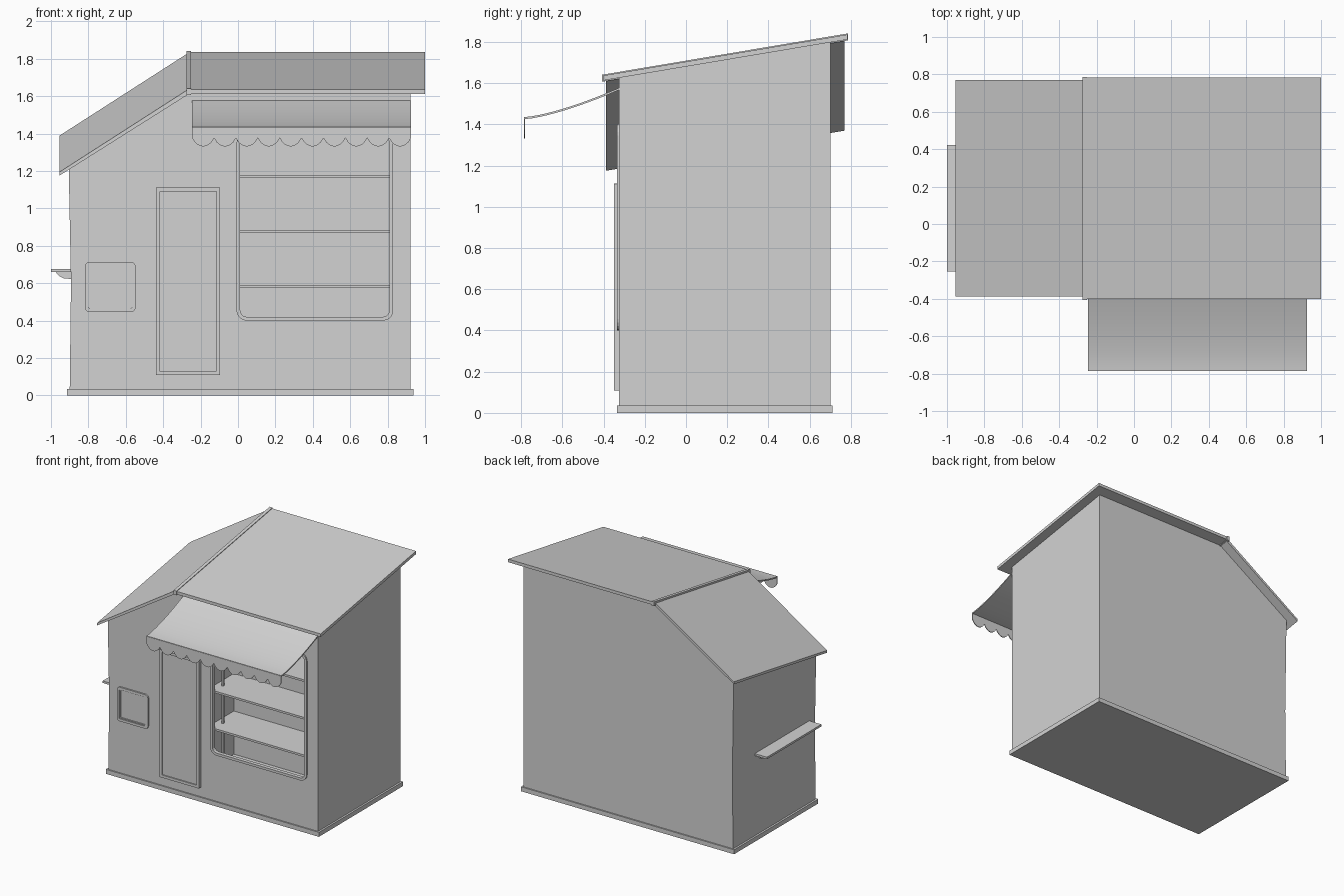
import bpy, bmesh, math

if "Cube" in bpy.data.objects:
    bpy.data.objects.remove(bpy.data.objects["Cube"])

grey = bpy.data.materials.new("plain_grey")
grey.use_nodes = True
grey.diffuse_color = (0.65, 0.65, 0.65, 1)
grey.node_tree.nodes["Principled BSDF"].inputs["Base Color"].default_value = (0.65, 0.65, 0.65, 1)

SLOPE = 0.168      # rise of the roof from front to back
FRONT = -0.325     # front wall plane
BACK = 0.70


def finish(name, bm):
    bmesh.ops.recalc_face_normals(bm, faces=bm.faces)
    mesh = bpy.data.meshes.new(name)
    bm.to_mesh(mesh)
    bm.free()
    mesh.materials.append(grey)
    ob = bpy.data.objects.new(name, mesh)
    bpy.context.collection.objects.link(ob)
    return ob


def prism(name, profile, a, b, axis="y", sloped=False):
    """Extrude an outline: (x, z) along y, or (y, z) along x."""
    bm = bmesh.new()
    loops = []
    for d in (a, b):
        loop = []
        for u, z in profile:
            x, y = (u, d) if axis == "y" else (d, u)
            rise = SLOPE * (y + 0.4) if sloped and z > 1 else 0
            loop.append(bm.verts.new((x, y, z + rise)))
        loops.append(loop)
        bm.faces.new(loop)
    n = len(profile)
    for i in range(n):
        j = (i + 1) % n
        bm.faces.new((loops[0][i], loops[0][j], loops[1][j], loops[1][i]))
    return finish(name, bm)


def box(name, x0, x1, y0, y1, z0, z1, sloped=False):
    return prism(name, [(x0, z0), (x1, z0), (x1, z1), (x0, z1)], y0, y1, sloped=sloped)


def rounded(x0, x1, z0, z1, r, steps=5):
    pts = []
    corners = [(x1 - r, z1 - r), (x0 + r, z1 - r), (x0 + r, z0 + r), (x1 - r, z0 + r)]
    for q, (cx, cz) in enumerate(corners):
        for s in range(steps + 1):
            t = math.pi / 2 * (q + s / steps)
            pts.append((cx + r * math.cos(t), cz + r * math.sin(t)))
    return pts


def frame(name, x0, x1, z0, z1, r, w, y0, y1):
    outer = rounded(x0, x1, z0, z1, r)
    inner = rounded(x0 + w, x1 - w, z0 + w, z1 - w, max(r - w, 0.002))
    bm = bmesh.new()
    loops = [[bm.verts.new((x, y, z)) for x, z in pts]
             for pts, y in ((outer, y0), (outer, y1), (inner, y1), (inner, y0))]
    n = len(outer)
    for k in range(4):
        p, q = loops[k], loops[(k + 1) % 4]
        for i in range(n):
            j = (i + 1) % n
            bm.faces.new((p[i], p[j], q[j], q[i]))
    return finish(name, bm)


def cut(target, cutter):
    cutter.hide_render = True
    mod = target.modifiers.new("cut", "BOOLEAN")
    mod.operation = "DIFFERENCE"
    mod.solver = "EXACT"
    mod.object = cutter
    bpy.context.view_layer.objects.active = target
    bpy.ops.object.modifier_apply(modifier=mod.name)
    bpy.data.objects.remove(cutter)


# Walls, with a hollow display space behind the big window
walls = prism("walls", [(-0.9, 0.01), (0.923, 0.01), (0.923, 1.615), (-0.265, 1.615),
                        (-0.905, 1.208), (-0.893, 0.6)], FRONT, BACK, sloped=True)
cut(walls, box("display_cutter", -0.05, 0.87, FRONT + 0.02, 0.02, 0.25, 1.45))
cut(walls, prism("window_cutter", rounded(0.0, 0.822, 0.406, 1.396, 0.05), -0.4, -0.25))
box("base_plinth", -0.915, 0.938, -0.335, 0.71, 0, 0.035)

# Roof slabs and the cap where they meet
box("main_roof", -0.265, 1.0, -0.402, 0.783, 1.613, 1.637, sloped=True)
prism("side_roof", [(-0.955, 1.173), (-0.265, 1.608), (-0.265, 1.635), (-0.955, 1.192)],
      -0.388, 0.77, sloped=True)
box("ridge_cap", -0.275, -0.25, -0.407, 0.787, 1.608, 1.642, sloped=True)

# Display window
frame("window_frame", -0.008, 0.83, 0.4, 1.402, 0.055, 0.02, FRONT - 0.01, FRONT + 0.02)
for i, z in enumerate((0.573, 0.868, 1.163)):
    box(f"display_shelf_{i + 1}", -0.05, 0.87, FRONT + 0.025, 0.02, z, z + 0.016)
for side, x in (("right", -0.002), ("left", 0.812)):
    box(f"{side}_display_post", x, x + 0.012, -0.2, -0.185, 0.25, 1.45)

# Door
frame("door_frame", -0.438, -0.095, 0.108, 1.112, 0.003, 0.021, FRONT - 0.024, FRONT + 0.01)
box("door_panel", -0.42, -0.113, FRONT - 0.015, FRONT + 0.01, 0.126, 1.094)

# Small hatch
frame("hatch_frame", -0.818, -0.548, 0.446, 0.714, 0.025, 0.02, FRONT - 0.012, FRONT + 0.01)
frame("hatch_inner_frame", -0.798, -0.568, 0.466, 0.697, 0.006, 0.008, FRONT - 0.007, FRONT + 0.01)

# Side counter and its brackets
box("side_counter", -1.0, -0.89, -0.253, 0.423, 0.66, 0.676)
for i, y in enumerate((-0.2, 0.34)):
    prism(f"counter_bracket_{i + 1}",
          [(-0.89, 0.66), (-0.975, 0.66), (-0.955, 0.637), (-0.93, 0.625), (-0.89, 0.623)],
          y, y + 0.03)

# Curved awning with a scalloped valance
top = []
for i in range(13):
    t = i / 12
    top.append((-0.785 + 0.46 * t, 1.435 + 0.142 * t ** 1.4))
awning = prism("awning", top + [(y, z - 0.01) for y, z in reversed(top)], -0.245, 0.925, axis="x")

edge = [(0.925, 1.432), (-0.245, 1.432)]
count, steps = 10, 8
width = 1.17 / count
for k in range(count):
    for s in range(steps + (k == count - 1)):
        t = s / steps
        edge.append((-0.245 + width * (k + t), 1.376 - 0.045 * math.sin(math.pi * t) ** 0.7))
prism("awning_valance", edge, -0.787, -0.781)

# Smooth only the gently curved awning
bpy.ops.object.select_all(action="DESELECT")
awning.select_set(True)
bpy.context.view_layer.objects.active = awning
bpy.ops.object.shade_smooth_by_angle(angle=math.radians(30))
